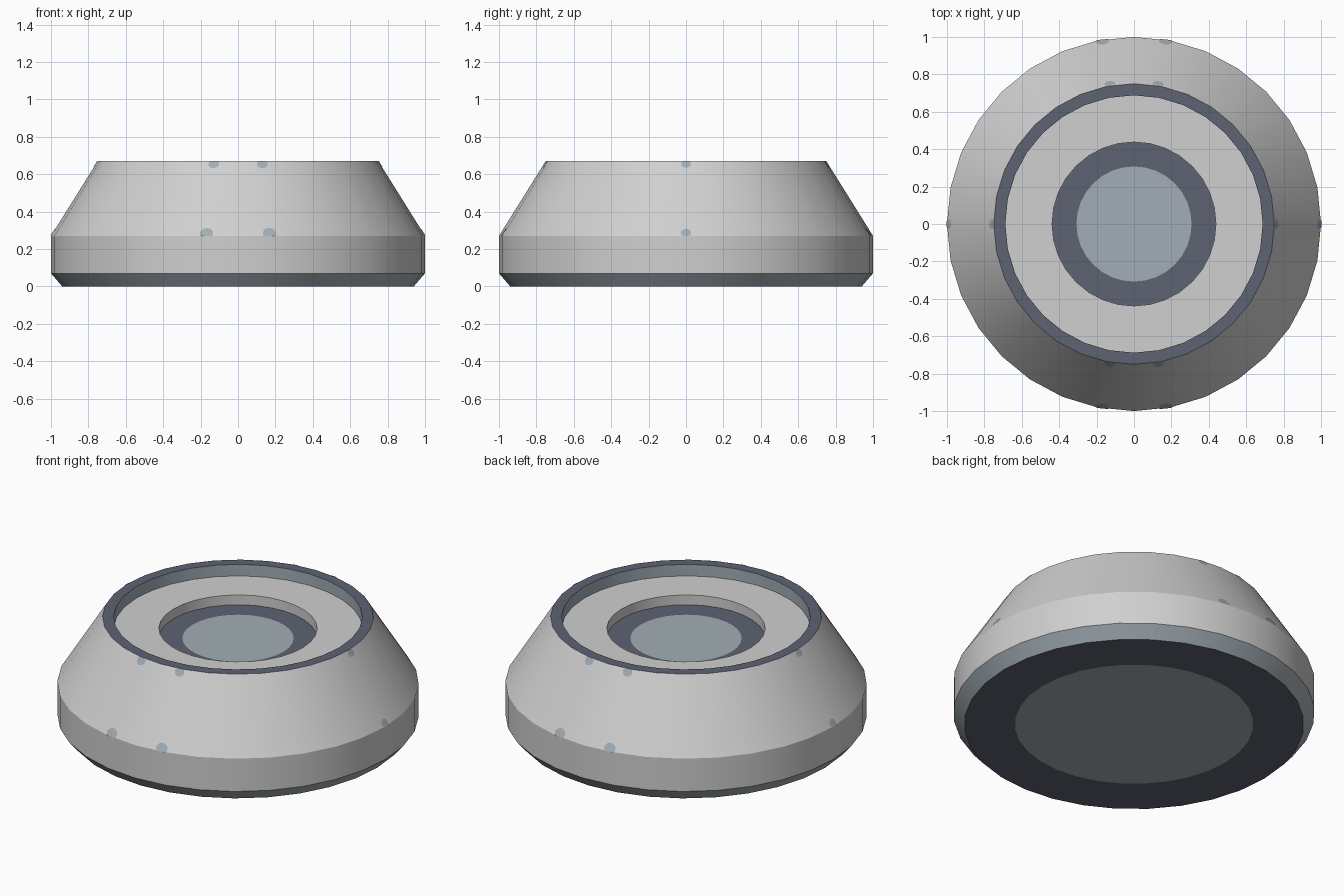
import bpy, bmesh, math

if "Cube" in bpy.data.objects:
    bpy.data.objects.remove(bpy.data.objects["Cube"])

SIDES = 32
STEP = 2 * math.pi / SIDES


def material(name, rgb):
    m = bpy.data.materials.new(name)
    m.diffuse_color = (*rgb, 1)
    m.use_nodes = True
    m.node_tree.nodes["Principled BSDF"].inputs["Base Color"].default_value = m.diffuse_color
    return m


pale = material("pale grey", (0.63, 0.63, 0.63))
steel = material("blue grey", (0.36, 0.42, 0.46))
slate = material("dark slate", (0.112, 0.122, 0.168))


def finish(name, bm, mat):
    me = bpy.data.meshes.new(name)
    bm.to_mesh(me)
    bm.free()
    me.materials.append(mat)
    ob = bpy.data.objects.new(name, me)
    bpy.context.collection.objects.link(ob)
    bpy.ops.object.select_all(action='DESELECT')
    ob.select_set(True)
    bpy.context.view_layer.objects.active = ob
    bpy.ops.object.shade_smooth_by_angle(angle=math.radians(22))
    return ob


def lathe(name, profile, mat):
    """Revolve (radius, z) points; radius 0 closes with one flat face."""
    bm = bmesh.new()
    rings = [[bm.verts.new((r * math.cos(i * STEP), r * math.sin(i * STEP), z))
              for i in range(SIDES)] for r, z in profile if r > 0]
    for a, b in zip(rings, rings[1:]):
        for i in range(SIDES):
            j = (i + 1) % SIDES
            bm.faces.new((a[i], a[j], b[j], b[i]))
    if profile[0][0] == 0:
        bm.faces.new(rings[0][::-1])
    if profile[-1][0] == 0:
        bm.faces.new(rings[-1])
    return finish(name, bm, mat)


# Underside and foot
lathe("base_disc", [(0, 0), (0.66, 0)], steel)
lathe("base_ring", [(0.66, 0), (0.94, 0)], slate)
lathe("foot_chamfer", [(0.94, 0), (1, 0.07)], steel)
# Outer shell
lathe("body", [(1, 0.07), (1, 0.27), (0.75, 0.67)], pale)
# Top rim, stepped recess and centre
lathe("top_rim", [(0.75, 0.67), (0.688, 0.67)], slate)
lathe("recess_wall", [(0.688, 0.67), (0.688, 0.60)], steel)
lathe("recess_floor", [(0.688, 0.60), (0.438, 0.60), (0.438, 0.54)], pale)
lathe("centre_ring", [(0.438, 0.54), (0.308, 0.54)], slate)
lathe("centre_disc", [(0.308, 0.54), (0, 0.54)], steel)


def on_slope(angle, z):
    """Point just outside the faceted sloping wall."""
    r = 1 - 0.25 * (z - 0.27) / 0.40
    r = r * math.cos(STEP / 2) / math.cos(angle % STEP - STEP / 2) + 0.003
    return (r * math.cos(angle), r * math.sin(angle), z)


# Rivet spots on the slope, trimmed at its upper and lower edges
def spot(name, angle, z, radius, wall):
    bm = bmesh.new()
    centre = bm.verts.new(on_slope(angle, z))
    ring = []
    for k in range(12):
        t = 2 * math.pi * k / 12
        h = min(0.67, max(0.27, z + 0.8 * radius * math.sin(t)))
        ring.append(bm.verts.new(on_slope(angle + radius * math.cos(t) / wall, h)))
    for k in range(12):
        bm.faces.new((centre, ring[k], ring[(k + 1) % 12]))
    finish(name, bm, steel)


for side, base in (("back", math.pi / 2), ("front", -math.pi / 2)):
    for n, sign in enumerate((-1, 1)):
        a = base + sign * 0.171
        spot(f"{side}_lower_spot_{n}", a, 0.284, 0.036, 0.98)
        spot(f"{side}_upper_spot_{n}", a, 0.655, 0.029, 0.75)
for side, a in (("right", 0), ("left", math.pi)):
    spot(f"{side}_lower_spot", a, 0.286, 0.028, 0.98)
    spot(f"{side}_upper_spot", a, 0.655, 0.026, 0.75)
